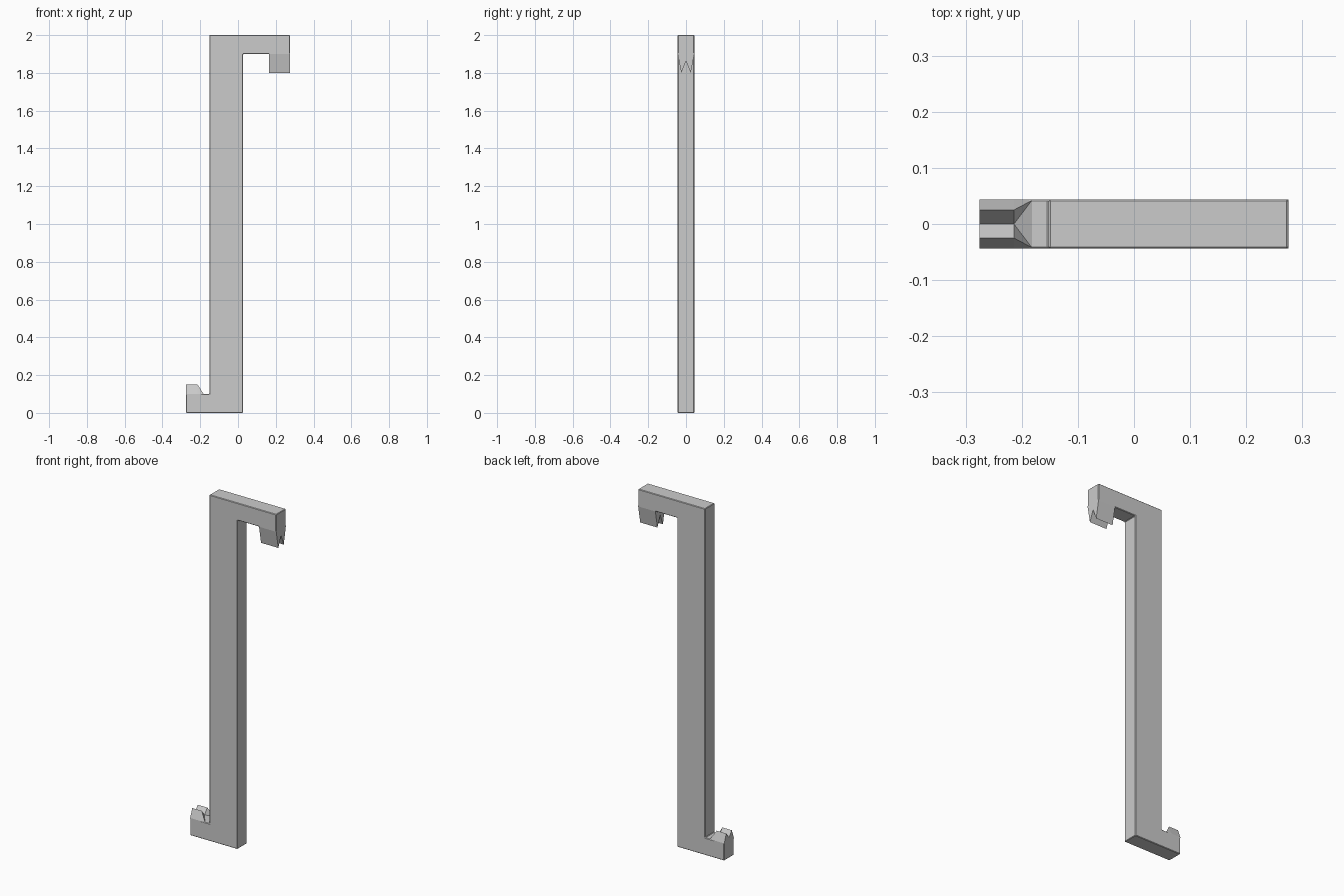
import bpy, bmesh

if "Cube" in bpy.data.objects:
    bpy.data.objects.remove(bpy.data.objects["Cube"])

W = 0.044  # half thickness in y


def finish(name, bm):
    bmesh.ops.recalc_face_normals(bm, faces=bm.faces[:])
    mesh = bpy.data.meshes.new(name)
    bm.to_mesh(mesh)
    bm.free()
    obj = bpy.data.objects.new(name, mesh)
    bpy.context.collection.objects.link(obj)
    return obj


def make_tooth(name, x_out, x_in, z_base, up, height, valley, x_foot=None):
    """Twin-ridged tooth; its root is sunk slightly into the arm."""
    section = [(-W, -0.004), (-W, 0), (-0.025, height), (0, valley),
               (0.025, height), (W, 0), (W, -0.004)]
    bm = bmesh.new()
    a, b = [[bm.verts.new((x, y, z_base + up * z)) for y, z in section]
            for x in (x_out, x_in)]
    n = len(section)
    for i in range(n):
        j = (i + 1) % n
        bm.faces.new((a[i], a[j], b[j], b[i]))
    bm.faces.new(a)
    if x_foot is None:
        bm.faces.new(b)
    else:
        # sloped inner end running down to the arm
        f, g = [bm.verts.new((x_foot, y, z_base)) for y in (-W + 0.002, W - 0.002)]
        for face in ((b[0], b[1], f), (b[1], b[2], f), (b[2], b[3], f),
                     (b[3], g, f), (b[3], b[4], g), (b[4], b[5], g),
                     (b[5], b[6], g), (b[6], b[0], f, g)):
            bm.faces.new(face)
    return finish(name, bm)


# Z-shaped bar: column with an arm at each end
profile = [(-0.275, 0), (0.027, 0), (0.027, 1.9), (0.275, 1.9),
           (0.275, 2), (-0.152, 2), (-0.152, 0.1), (-0.275, 0.1)]
bm = bmesh.new()
face = bm.faces.new([bm.verts.new((x, -W, z)) for x, z in profile])
res = bmesh.ops.extrude_face_region(bm, geom=[face])
verts = [v for v in res["geom"] if isinstance(v, bmesh.types.BMVert)]
bmesh.ops.translate(bm, verts=verts, vec=(0, 2 * W, 0))
bar = finish("bar", bm)
bev = bar.modifiers.new("edge_chamfer", "BEVEL")
bev.width = 0.003
bev.segments = 1

# Teeth on the two arms
make_tooth("upper_tooth", 0.275, 0.165, 1.9, -1, 0.1, 0.037)
make_tooth("lower_tooth", -0.275, -0.214, 0.1, 1, 0.05, 0.017, x_foot=-0.182)
